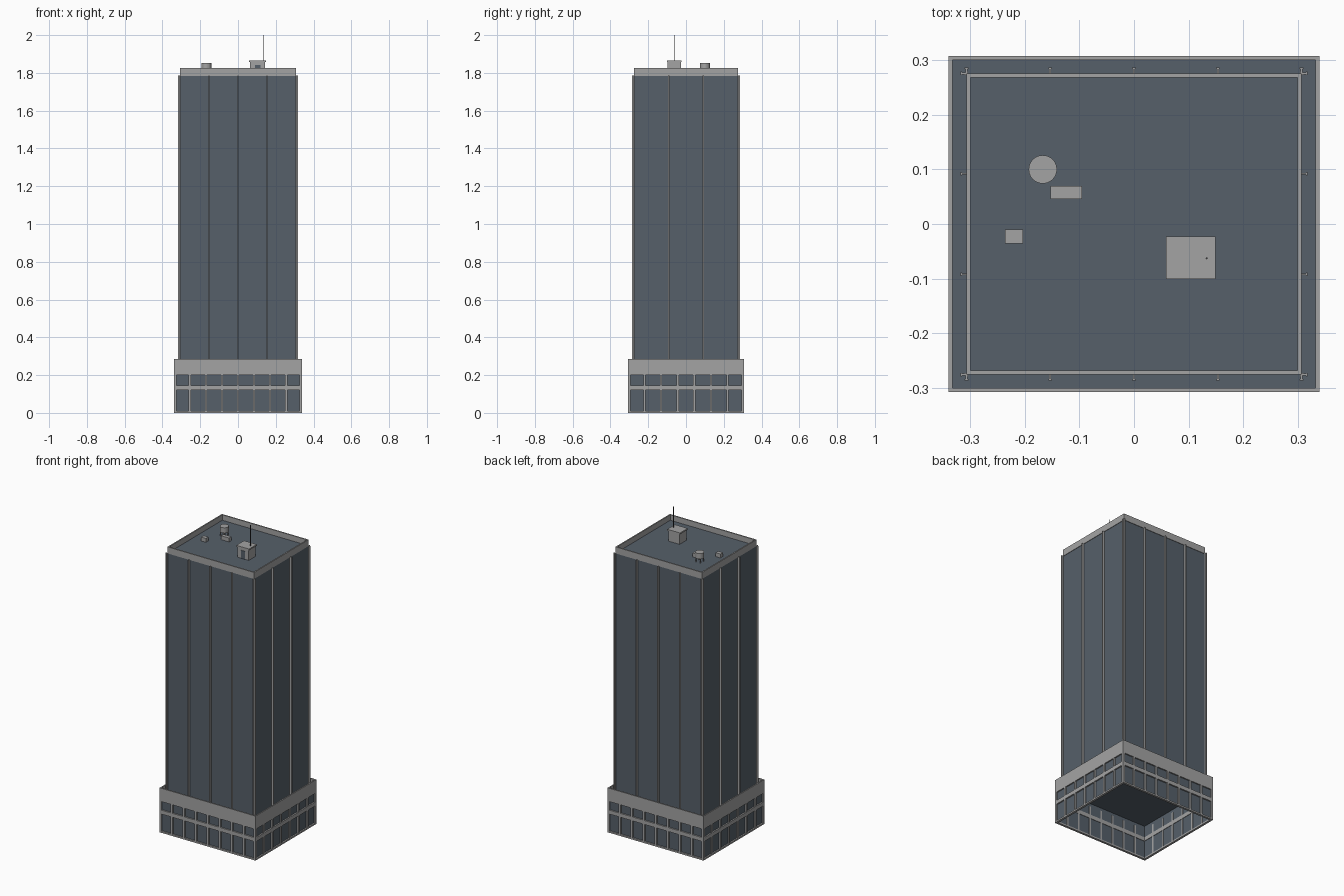
import bpy
import bmesh
from mathutils import Matrix, Vector

cube = bpy.data.objects.get("Cube")
if cube:
    bpy.data.objects.remove(cube, do_unlink=True)


def material(name, color):
    mat = bpy.data.materials.new(name)
    mat.use_nodes = True
    mat.diffuse_color = (*color, 1)
    mat.node_tree.nodes["Principled BSDF"].inputs["Base Color"].default_value = (*color, 1)
    return mat


CONCRETE = material("light grey concrete", (0.37, 0.37, 0.37))
GLASS = material("slate blue glass", (0.093, 0.117, 0.144))
METAL = material("dark metal", (0.06, 0.06, 0.065))


def finish(name, bm, mat):
    mesh = bpy.data.meshes.new(name)
    bm.to_mesh(mesh)
    bm.free()
    mesh.materials.append(mat)
    obj = bpy.data.objects.new(name, mesh)
    bpy.context.collection.objects.link(obj)
    return obj


def boxes(name, items, mat):
    """One object from (low corner, high corner) boxes."""
    bm = bmesh.new()
    for low, high in items:
        low, high = Vector(low), Vector(high)
        place = Matrix.Translation((low + high) / 2) @ Matrix.Diagonal((*(high - low), 1))
        bmesh.ops.create_cube(bm, size=1, matrix=place)
    return finish(name, bm, mat)


def wall_box(axis, sign, a0, a1, d0, d1, z0, z1):
    """Box on one facade: a runs along the wall, d is distance from the centre."""
    lo, hi = sorted((sign * d0, sign * d1))
    if axis == 0:
        return (a0, lo, z0), (a1, hi, z1)
    return (lo, a0, z0), (hi, a1, z1)


def ring(hx, hy, thick, z0, z1):
    """Four walls around a rectangle, without overlap at the corners."""
    walls = []
    for s in (-1, 1):
        walls.append(wall_box(0, s, -hx, hx, hy - thick, hy, z0, z1))
        walls.append(wall_box(1, s, thick - hy, hy - thick, hx - thick, hx, z0, z1))
    return walls


def cylinder(name, x, y, z0, z1, radius, sides, mat):
    bm = bmesh.new()
    bmesh.ops.create_cone(bm, cap_ends=True, segments=sides, radius1=radius, radius2=radius,
                          depth=z1 - z0, matrix=Matrix.Translation((x, y, (z0 + z1) / 2)))
    return finish(name, bm, mat)


# Podium: hollow glass box behind a grid of posts and rails
PX, PY, FASCIA, PTOP = 0.34, 0.308, 0.2, 0.285
boxes("podium_glass", ring(PX - 0.009, PY - 0.009, 0.002, 0.003, 0.22), GLASS)
boxes("podium_fascia", ring(PX, PY, 0.008, FASCIA, PTOP), CONCRETE)
boxes("podium_rails", ring(PX, PY, 0.014, 0, 0.01) + ring(PX, PY, 0.014, 0.12, 0.145), CONCRETE)
posts = []
for axis, half, depth, bays in ((0, PX, PY, 8), (1, PY, PX, 7)):
    for sign in (-1, 1):
        for i in range(bays + 1):
            a = -half + 2 * half * i / bays
            posts.append(wall_box(axis, sign, max(a - 0.006, -half), min(a + 0.006, half),
                                  depth - 0.014, depth, 0, FASCIA))
boxes("podium_posts", posts, CONCRETE)
boxes("podium_roof", [((-PX + 0.007, -PY + 0.007, 0.22), (PX - 0.007, PY - 0.007, 0.24))], GLASS)

# Tower shaft and roof parapet
TX, TY, ROOF = 0.304, 0.273, 1.79
boxes("tower_glass", [((-TX, -TY, 0.23), (TX, TY, ROOF))], GLASS)
boxes("roof_parapet", ring(TX + 0.003, TY + 0.003, 0.008, 1.783, 1.825), CONCRETE)

# Vertical I-section fins, doubled up at the corners
fins = []
for axis, half, depth, bays in ((0, TX, TY, 4), (1, TY, TX, 3)):
    for sign in (-1, 1):
        for i in range(bays + 1):
            a = (half + 0.003) * (2 * i / bays - 1)
            for w, d0, d1 in ((0.0035, 0, 0.003), (0.0018, 0.003, 0.011), (0.0035, 0.011, 0.014)):
                fins.append(wall_box(axis, sign, a - w, a + w, depth + d0, depth + d1, 0.23, 1.785))
boxes("facade_fins", fins, CONCRETE)

# Stair house with overhanging lid, door and mast
boxes("stair_house", [((0.064, -0.097, ROOF), (0.144, -0.027, 1.857)),
                      ((0.059, -0.101, 1.857), (0.149, -0.023, 1.866))], CONCRETE)
boxes("stair_house_door", [((0.089, -0.099, ROOF), (0.119, -0.096, 1.842))], GLASS)
cylinder("mast", 0.133, -0.063, 1.86, 2.0, 0.0018, 8, METAL)

# Water tank on legs
TANK = (-0.167, 0.1)
cylinder("water_tank", *TANK, 1.818, 1.853, 0.026, 24, CONCRETE)
legs = []
for sx in (-1, 1):
    for sy in (-1, 1):
        x, y = TANK[0] + sx * 0.015, TANK[1] + sy * 0.015
        legs.append(((x - 0.002, y - 0.002, ROOF), (x + 0.002, y + 0.002, 1.82)))
boxes("tank_legs", legs, CONCRETE)

# Roof ventilation units
boxes("vent_units", [((-0.153, 0.046, ROOF), (-0.095, 0.07, 1.815)),
                     ((-0.236, -0.036, ROOF), (-0.203, -0.01, 1.815))], CONCRETE)
